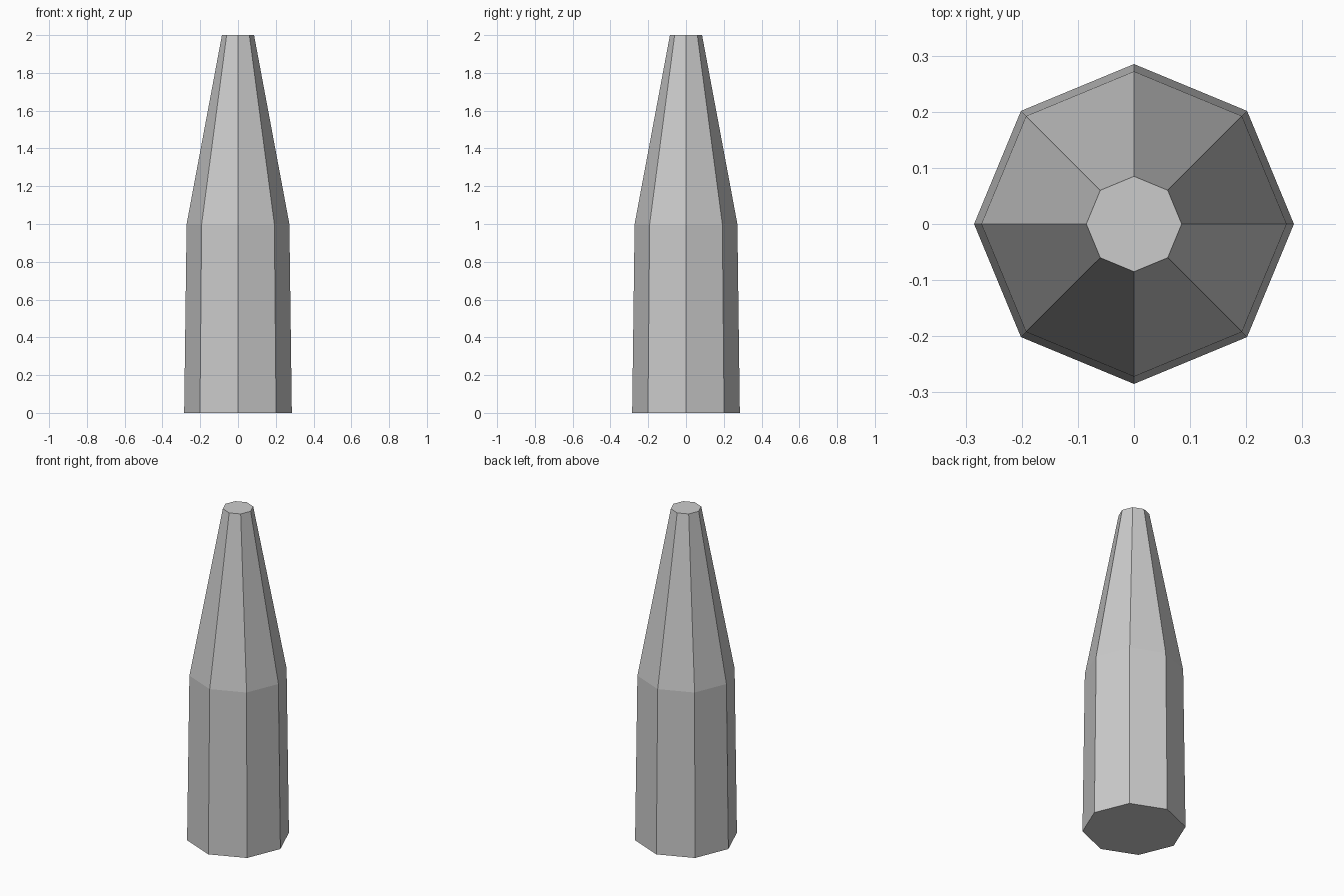
import bpy, bmesh
from math import cos, sin, tau

if "Cube" in bpy.data.objects:
    bpy.data.objects.remove(bpy.data.objects["Cube"])

SIDES = 8
# (radius, height) of each ring, bottom to top
PROFILE = [(0.285, 0.0), (0.272, 1.0), (0.085, 2.0)]

bm = bmesh.new()
rings = [[bm.verts.new((r * cos(tau * i / SIDES), r * sin(tau * i / SIDES), z))
          for i in range(SIDES)] for r, z in PROFILE]

# Side panels between neighbouring rings
for low, high in zip(rings, rings[1:]):
    for i in range(SIDES):
        j = (i + 1) % SIDES
        bm.faces.new((low[i], low[j], high[j], high[i]))

# Flat base and tip
bm.faces.new(rings[0][::-1])
bm.faces.new(rings[-1])

mesh = bpy.data.meshes.new("tapered_post")
bm.to_mesh(mesh)
bm.free()
bpy.context.collection.objects.link(bpy.data.objects.new("tapered_post", mesh))
